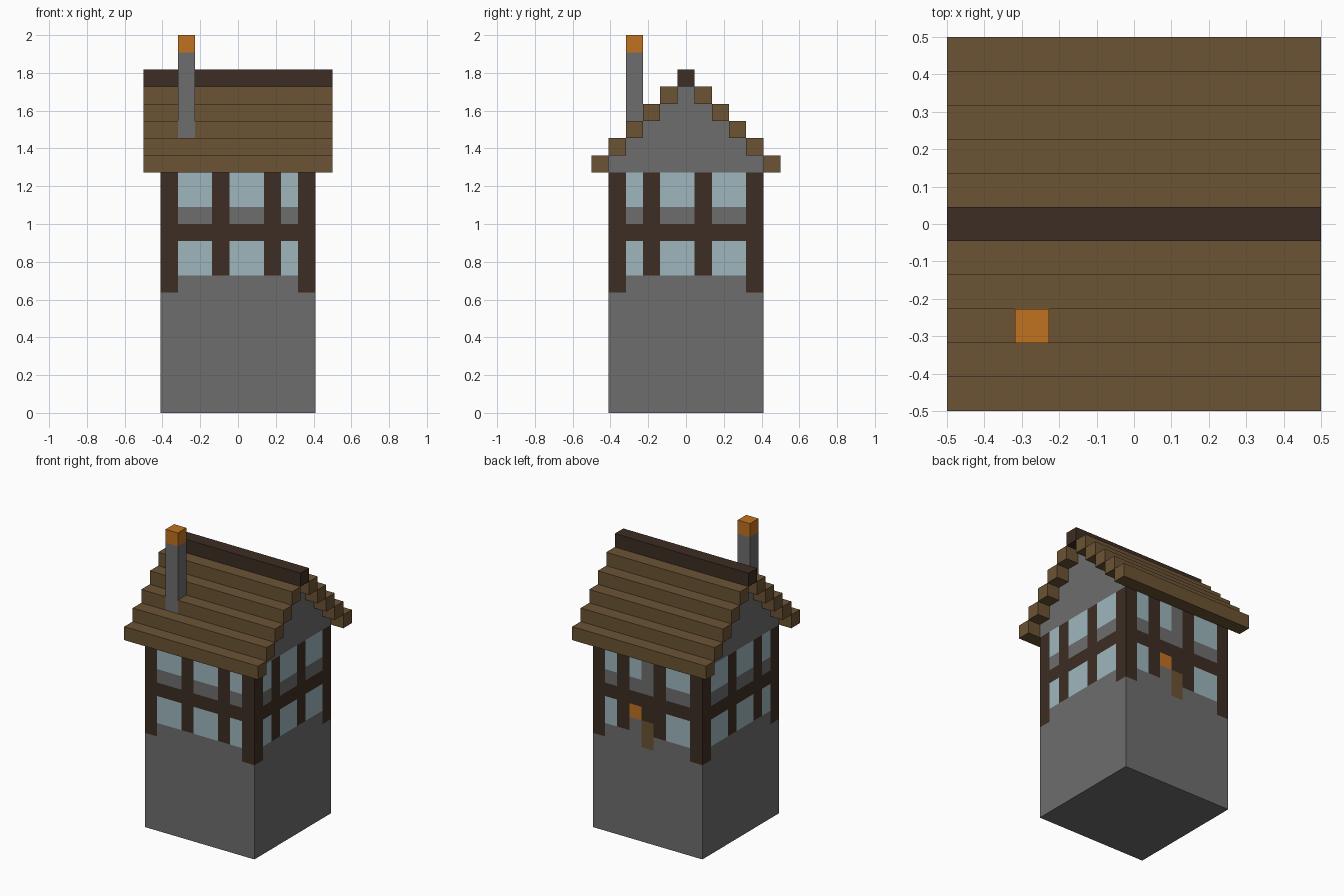
import bpy, bmesh
from mathutils import Vector

U = 1 / 11  # one building block

cube = bpy.data.objects.get("Cube")
if cube:
    bpy.data.objects.remove(cube, do_unlink=True)


def material(name, r, g, b):
    m = bpy.data.materials.new(name)
    m.use_nodes = True
    m.diffuse_color = (r, g, b, 1)
    m.node_tree.nodes["Principled BSDF"].inputs["Base Color"].default_value = (r, g, b, 1)
    return m


stone = material("grey_stone", 0.155, 0.155, 0.155)
timber = material("dark_timber", 0.045, 0.026, 0.017)
glass = material("pale_glass", 0.337, 0.468, 0.515)
wood = material("brown_wood", 0.147, 0.087, 0.034)
glow = material("orange_glow", 0.527, 0.168, 0.014)


def box_mesh(lo, hi):
    """A bmesh box between two corners, given in blocks."""
    bm = bmesh.new()
    bmesh.ops.create_cube(bm, size=1)
    for v in bm.verts:
        v.co = Vector([(a + b) / 2 + c * (b - a) for a, b, c in zip(lo, hi, v.co)])
    return bm


def finish(name, bm, *mats):
    bmesh.ops.scale(bm, vec=(U, U, U), verts=bm.verts)
    mesh = bpy.data.meshes.new(name)
    bm.to_mesh(mesh)
    bm.free()
    for m in mats:
        mesh.materials.append(m)
    obj = bpy.data.objects.new(name, mesh)
    bpy.context.collection.objects.link(obj)
    return obj


def box(name, lo, hi, mat):
    return finish(name, box_mesh(lo, hi), mat)


# House body, cut into block-sized faces from the timber frame upwards
H = 4.5
EAVES = 14
bm = box_mesh((-H, -H, 0), (H, H, EAVES))


def cut(axis, at):
    co, no = Vector(), Vector()
    co[axis], no[axis] = at, 1
    bmesh.ops.bisect_plane(bm, geom=bm.verts[:] + bm.edges[:] + bm.faces[:],
                           plane_co=co, plane_no=no)


for row in range(7, EAVES):
    cut(2, row)
for axis in (0, 1):
    for i in range(1, 9):
        cut(axis, i - H)

STONE, TIMBER, GLASS, WOOD, GLOW = range(5)
POSTS_X, POSTS_Y = (0, 3, 6, 8), (0, 2, 5, 8)


def wall_colour(col, row, posts, back):
    if back and (col, row) in ((4, 7), (4, 8)):
        return WOOD  # door
    if back and (col, row) == (5, 9):
        return GLOW  # lantern
    if back and (col, row) == (4, 9):
        return TIMBER  # lintel
    if row < 7 or (row == 7 and col not in (0, 8)):
        return STONE
    if row == 10 or col in posts:
        return TIMBER
    if row == 11 or (back and (col == 4 or (col, row) == (5, 8))):
        return STONE
    return GLASS


bm.normal_update()
for f in bm.faces:
    c, n = f.calc_center_median(), f.normal
    if abs(n.z) > 0.5:
        continue
    on_side = abs(n.x) > 0.5
    col = int((c.y if on_side else c.x) + H)
    f.material_index = wall_colour(col, int(c.z), POSTS_Y if on_side else POSTS_X, n.y > 0.5)
finish("house_walls", bm, stone, timber, glass, wood, glow)

# Stepped gable and roof courses, mirrored front to back
for i in range(5):
    z = EAVES + i
    half = H - i
    box(f"gable_step_{i + 1}", (-H, -half, z), (H, half, z + 1), stone)
    for side, s in (("front", -1), ("back", 1)):
        y0, y1 = sorted((s * half, s * (half + 1)))
        # The chimney interrupts one front course
        gap = side == "front" and i == 2
        spans = ((-5.5, -3.5), (-2.5, 5.5)) if gap else ((-5.5, 5.5),)
        for k, (x0, x1) in enumerate(spans):
            box(f"roof_course_{side}_{i + 1}_{k + 1}", (x0, y0, z), (x1, y1, z + 1), wood)

box("roof_ridge", (-5.5, -0.5, 19), (5.5, 0.5, 20), timber)

# Chimney
box("chimney_stack", (-3.5, -3.5, 16), (-2.5, -2.5, 21), stone)
box("chimney_fire", (-3.5, -3.5, 21), (-2.5, -2.5, 22), glow)
